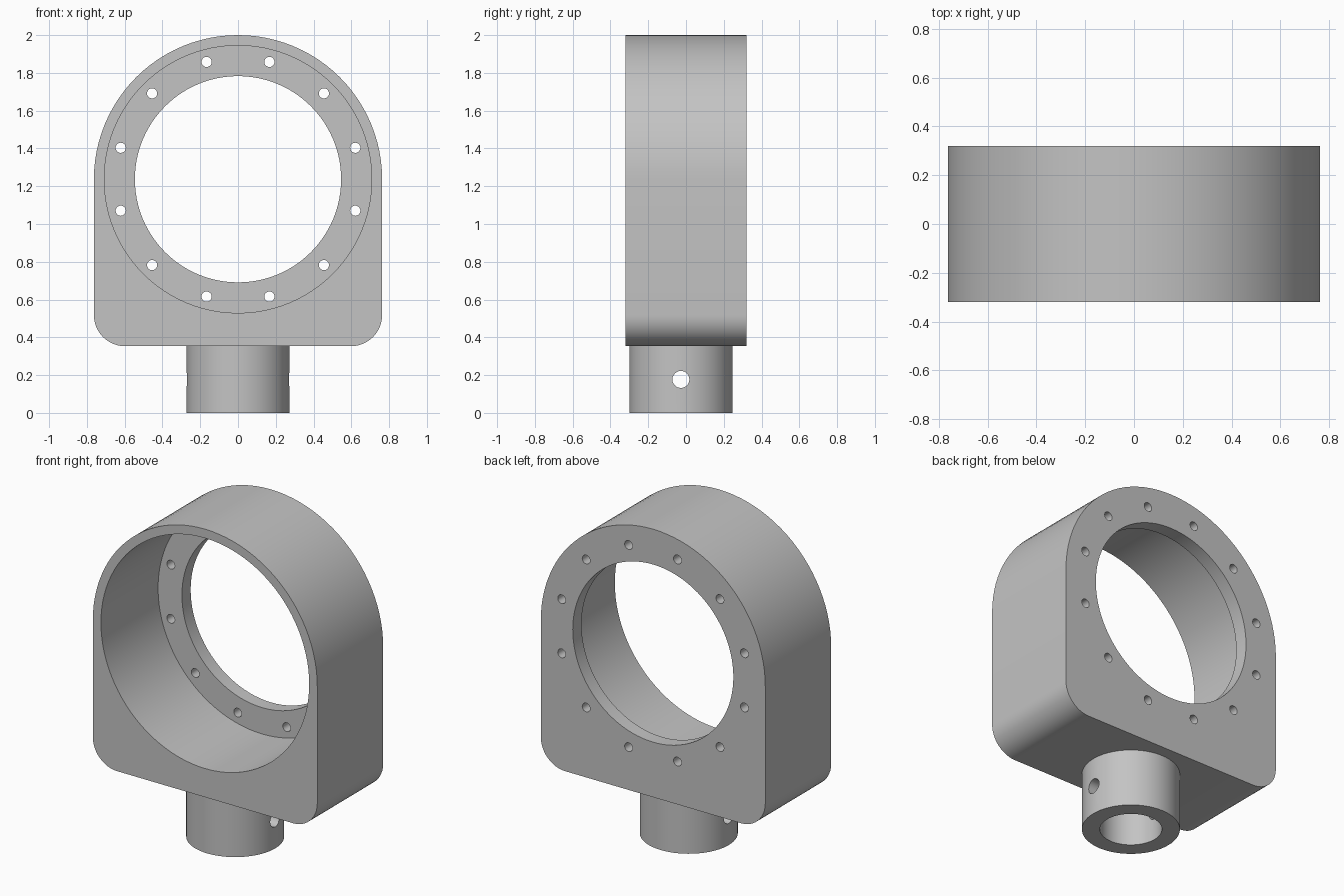
import bpy
import bmesh
from math import sin, cos, pi, radians
from mathutils import Matrix, Vector

cube = bpy.data.objects.get("Cube")
if cube:
    bpy.data.objects.remove(cube, do_unlink=True)

RING_Z = 1.237       # height of the ring centre
OUTER = 0.763        # outer radius, also half the width
BASE = 0.353         # underside of the housing
DEPTH = 0.32         # half the depth
CORNER = 0.165
POST_Y = -0.027

grey = bpy.data.materials.new("grey_plastic")
grey.use_nodes = True
grey.diffuse_color = (0.55, 0.55, 0.55, 1)
grey.node_tree.nodes["Principled BSDF"].inputs["Base Color"].default_value = grey.diffuse_color


def add_object(name, bm):
    bmesh.ops.recalc_face_normals(bm, faces=bm.faces)
    mesh = bpy.data.meshes.new(name)
    bm.to_mesh(mesh)
    bm.free()
    mesh.materials.append(grey)
    obj = bpy.data.objects.new(name, mesh)
    bpy.context.collection.objects.link(obj)
    return obj


def cylinder(name, radius, start, end, sides):
    """Capped cylinder running between two points."""
    start, end = Vector(start), Vector(end)
    axis = end - start
    turn = axis.to_track_quat('Z', 'Y').to_matrix().to_4x4()
    bm = bmesh.new()
    bmesh.ops.create_cone(bm, cap_ends=True, segments=sides, radius1=radius,
                          radius2=radius, depth=axis.length,
                          matrix=Matrix.Translation((start + end) / 2) @ turn)
    return add_object(name, bm)


def arc(cx, cz, radius, first, last, steps):
    angles = [radians(first + (last - first) * i / steps) for i in range(steps + 1)]
    return [(cx + radius * cos(a), cz + radius * sin(a)) for a in angles]


def select_only(obj):
    bpy.ops.object.select_all(action='DESELECT')
    obj.select_set(True)
    bpy.context.view_layer.objects.active = obj


def cut(obj, cutter):
    mod = obj.modifiers.new("cut", 'BOOLEAN')
    mod.operation = 'DIFFERENCE'
    mod.solver = 'EXACT'
    mod.object = cutter
    select_only(obj)
    bpy.ops.object.modifier_apply(modifier=mod.name)
    bpy.data.objects.remove(cutter, do_unlink=True)


# Housing: arched outline with rounded lower corners, extruded front to back
side = OUTER - CORNER
outline = (arc(0, RING_Z, OUTER, 0, 180, 48)
           + arc(-side, BASE + CORNER, CORNER, 180, 270, 12)
           + arc(side, BASE + CORNER, CORNER, 270, 360, 12))
bm = bmesh.new()
face = bm.faces.new([bm.verts.new((x, -DEPTH, z)) for x, z in outline])
new = bmesh.ops.extrude_face_region(bm, geom=[face])["geom"]
bmesh.ops.translate(bm, vec=(0, 2 * DEPTH, 0),
                    verts=[v for v in new if isinstance(v, bmesh.types.BMVert)])
housing = add_object("ring_housing", bm)

# Wide front bore, leaving a thin back flange with a smaller opening
flange_front = DEPTH - 0.085
cut(housing, cylinder("bore_cutter", 0.708, (0, -0.5, RING_Z), (0, flange_front, RING_Z), 96))
cut(housing, cylinder("opening_cutter", 0.546, (0, 0, RING_Z), (0, 0.5, RING_Z), 96))

# Circle of screw holes through the flange
for i in range(12):
    a = pi / 12 + i * pi / 6
    x, z = 0.643 * cos(a), RING_Z + 0.643 * sin(a)
    cut(housing, cylinder("screw_cutter", 0.027, (x, 0.1, z), (x, 0.5, z), 20))

# Hollow mounting post with a cross pin hole
post = cylinder("mounting_post", 0.273, (0, POST_Y, 0), (0, POST_Y, BASE + 0.01), 64)
cut(post, cylinder("socket_cutter", 0.173, (0, POST_Y, -0.2), (0, POST_Y, 0.6), 64))
cut(post, cylinder("pin_cutter", 0.045, (-0.5, POST_Y, 0.177), (0.5, POST_Y, 0.177), 24))

for part in (housing, post):
    select_only(part)
    bpy.ops.object.shade_smooth_by_angle(angle=radians(30))
